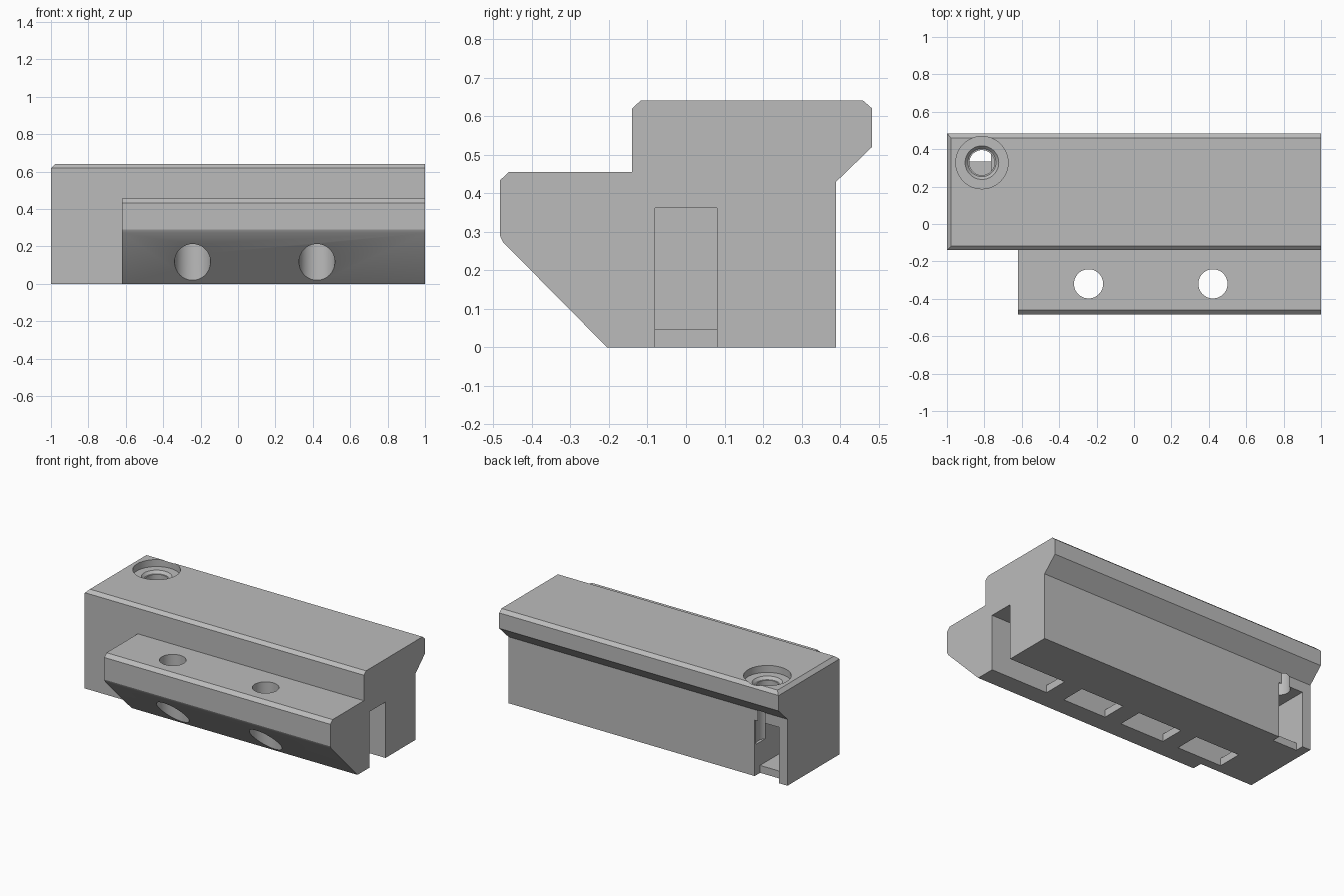
import bpy, bmesh, math

if "Cube" in bpy.data.objects:
    bpy.data.objects.remove(bpy.data.objects["Cube"], do_unlink=True)

# single grey material
grey = bpy.data.materials.new("plain grey")
grey.use_nodes = True
COLOUR = (0.5, 0.5, 0.5, 1)
grey.diffuse_color = COLOUR
grey.node_tree.nodes["Principled BSDF"].inputs["Base Color"].default_value = COLOUR


def make(name, bm):
    bmesh.ops.recalc_face_normals(bm, faces=bm.faces)
    mesh = bpy.data.meshes.new(name)
    bm.to_mesh(mesh)
    bm.free()
    mesh.materials.append(grey)
    obj = bpy.data.objects.new(name, mesh)
    bpy.context.collection.objects.link(obj)
    return obj


def extrude_x(profile, x0, x1):
    """Solid from a (y, z) outline run along x."""
    bm = bmesh.new()
    face = bm.faces.new([bm.verts.new((x0, y, z)) for y, z in profile])
    grown = bmesh.ops.extrude_face_region(bm, geom=[face])["geom"]
    verts = [g for g in grown if isinstance(g, bmesh.types.BMVert)]
    bmesh.ops.translate(bm, verts=verts, vec=(x1 - x0, 0, 0))
    return bm


def box(x0, x1, y0, y1, z0, z1):
    return extrude_x([(y0, z0), (y1, z0), (y1, z1), (y0, z1)], x0, x1)


def bore(x, y, steps, n=48):
    """Stepped round solid from (radius, height) pairs, bottom to top."""
    bm = bmesh.new()
    rings = [[bm.verts.new((x + r * math.cos(math.tau * i / n),
                            y + r * math.sin(math.tau * i / n), z))
              for i in range(n)] for r, z in steps]
    for a, b in zip(rings, rings[1:]):
        for i in range(n):
            j = (i + 1) % n
            bm.faces.new((a[i], a[j], b[j], b[i]))
    bm.faces.new(rings[0][::-1])
    bm.faces.new(rings[-1])
    return bm


def combine(target, bm, operation="DIFFERENCE"):
    tool = make("cutter", bm)
    mod = target.modifiers.new("combine", "BOOLEAN")
    mod.operation, mod.solver, mod.object = operation, "EXACT", tool
    graph = bpy.context.evaluated_depsgraph_get()
    mesh = bpy.data.meshes.new_from_object(target.evaluated_get(graph))
    target.modifiers.clear()
    target.data = mesh
    bpy.data.objects.remove(tool, do_unlink=True)


# main bar with bevelled top and overhanging back lip
bar = extrude_x([(-.14, 0), (-.14, .62), (-.118, .64), (.46, .64), (.483, .62),
                 (.483, .52), (.39, .43), (.39, 0)], -1, 1)
cut = bmesh.ops.bisect_plane(bar, geom=bar.verts[:] + bar.edges[:] + bar.faces[:],
                             plane_co=(-1, 0, .618), plane_no=(-1, 0, 1), clear_outer=True)
bmesh.ops.holes_fill(bar, edges=[e for e in bar.edges if e.is_boundary])
block = make("rail_block", bar)

# front ledge with sloped underside
combine(block, extrude_x([(-.205, 0), (-.475, .273), (-.483, .29), (-.483, .433),
                          (-.46, .455), (-.1, .455), (-.1, 0)], -.62, 1), "UNION")

# channel along the bar, turning out through the back
combine(block, box(-.94, 1.1, -.081, .081, .048, .362))
combine(block, box(-.94, -.765, -.07, .6, .048, .362))

# floor openings, leaving thin bridges between them
for x0, x1 in [(.59, 1.1), (.46, .15), (.03, -.285), (-.40, -.72)]:
    combine(block, box(min(x0, x1), max(x0, x1), -.081, .081, -.1, .1))
combine(block, box(-.94, -.765, .335, .6, -.1, .1))

# stepped screw hole in the top
combine(block, bore(-.813, .328, [(.067, .2), (.067, .578), (.075, .578),
                                  (.09, .595), (.14, .595), (.14, .75)]))

# ledge screw holes, wider from below
for x in (-.243, .422):
    combine(block, bore(x, -.32, [(.096, -.1), (.096, .26), (.078, .26), (.078, .6)]))

bpy.context.view_layer.objects.active = block
block.select_set(True)
bpy.ops.object.shade_smooth_by_angle(angle=math.radians(25))
